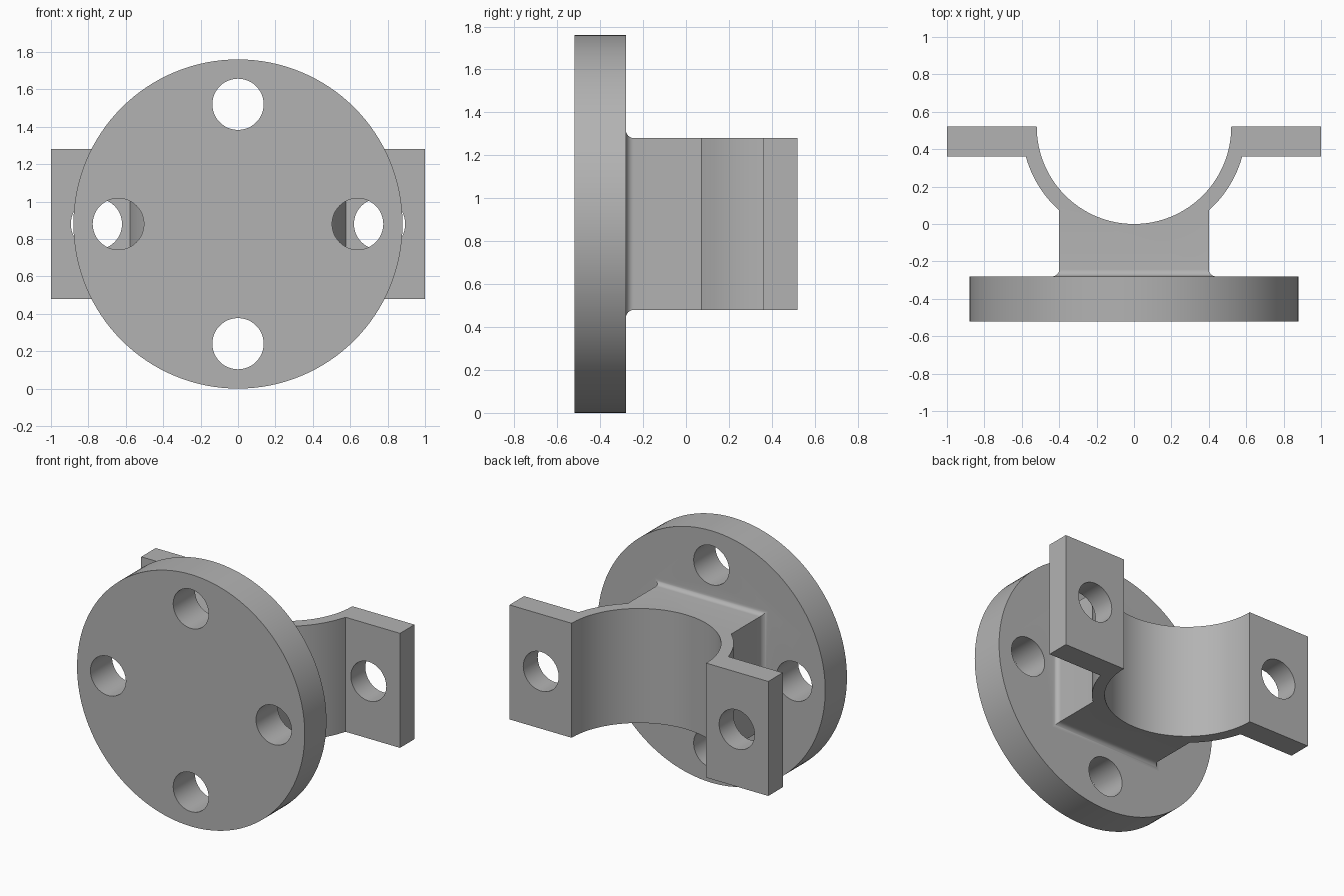
import bpy, bmesh, math
from mathutils import Matrix, Vector

if "Cube" in bpy.data.objects:
    bpy.data.objects.remove(bpy.data.objects["Cube"])

ZC = 0.88            # height of the flange axis
HALF = 0.40          # half width and half height of the block
Y0, Y1 = -0.52, -0.28  # flange front and back
FIL = 0.037          # fillet radius
TOP = 0.52           # back plane of the clamp, also the bore centre

steel = bpy.data.materials.new("grey steel")
steel.diffuse_color = (0.45, 0.45, 0.45, 1)
steel.use_nodes = True
steel.node_tree.nodes["Principled BSDF"].inputs["Base Color"].default_value = steel.diffuse_color


def make(name, bm):
    bmesh.ops.recalc_face_normals(bm, faces=bm.faces)
    me = bpy.data.meshes.new(name)
    bm.to_mesh(me)
    bm.free()
    ob = bpy.data.objects.new(name, me)
    bpy.context.collection.objects.link(ob)
    me.materials.append(steel)
    return ob


def cylinder(name, x, z, r, ya, yb, seg):
    """Cylinder along y."""
    bm = bmesh.new()
    mat = Matrix.Translation((x, (ya + yb) / 2, z)) @ Matrix.Rotation(math.pi / 2, 4, 'X')
    bmesh.ops.create_cone(bm, cap_ends=True, segments=seg, radius1=r, radius2=r,
                          depth=yb - ya, matrix=mat)
    return make(name, bm)


def arc(r, a0, a1, n):
    """Points on a circle about the bore centre, angles in radians."""
    return [(r * math.cos(a0 + (a1 - a0) * i / n),
             TOP + r * math.sin(a0 + (a1 - a0) * i / n)) for i in range(n + 1)]


def boolean(target, other, op):
    m = target.modifiers.new(op.lower(), 'BOOLEAN')
    m.operation, m.solver, m.object = op, 'EXACT', other
    bpy.context.view_layer.objects.active = target
    bpy.ops.object.modifier_apply(modifier=m.name)
    bpy.data.objects.remove(other)


# Round flange
body = cylinder("flanged_half_clamp", 0, ZC, 0.88, Y0, Y1, 128)

# Clamp outline: block, outer arc, tab, then the bore; the right half is mirrored
a_block = -math.acos(HALF / 0.6)
a_tab = -math.asin(0.16 / 0.6)
right = [(HALF, Y1 - 0.05)] + arc(0.6, a_block, a_tab, 12) + [(1, 0.36), (1, TOP)]
left = [(-x, y) for x, y in reversed(right)]
outline = right + arc(0.52, 0, -math.pi, 64) + left
bm = bmesh.new()
face = bm.faces.new([bm.verts.new((x, y, ZC - HALF)) for x, y in outline])
ext = bmesh.ops.extrude_face_region(bm, geom=[face])
bmesh.ops.translate(bm, vec=(0, 0, 2 * HALF),
                    verts=[v for v in ext["geom"] if isinstance(v, bmesh.types.BMVert)])
clamp = make("clamp", bm)

# Mitred fillet around the foot of the block, as stacked square rings
bm = bmesh.new()
steps = [(HALF + FIL, Y1 - 0.03)]
for i in range(9):
    t = math.pi / 2 * i / 8
    steps.append((HALF + FIL * (1 - math.sin(t)), Y1 + FIL * (1 - math.cos(t))))
rings = [[bm.verts.new((sx * h, y, ZC + sz * h))
          for sx, sz in ((-1, -1), (1, -1), (1, 1), (-1, 1))] for h, y in steps]
for a, b in zip(rings, rings[1:]):
    for k in range(4):
        bm.faces.new((a[k], a[(k + 1) % 4], b[(k + 1) % 4], b[k]))
bm.faces.new(rings[0])
bm.faces.new(rings[-1])
fillet = make("fillet", bm)

boolean(body, clamp, 'UNION')
boolean(body, fillet, 'UNION')

# Four flange bolt holes
for x, z in ((0.64, 0), (-0.64, 0), (0, 0.64), (0, -0.64)):
    boolean(body, cylinder("hole_cutter", x, ZC + z, 0.137, Y0 - 0.1, Y1 + 0.1, 48), 'DIFFERENCE')
# Two tab bolt holes
for x in (0.757, -0.757):
    boolean(body, cylinder("hole_cutter", x, ZC, 0.137, 0.3, 0.6, 48), 'DIFFERENCE')

body.select_set(True)
bpy.context.view_layer.objects.active = body
bpy.ops.object.shade_smooth_by_angle(angle=math.radians(25))
